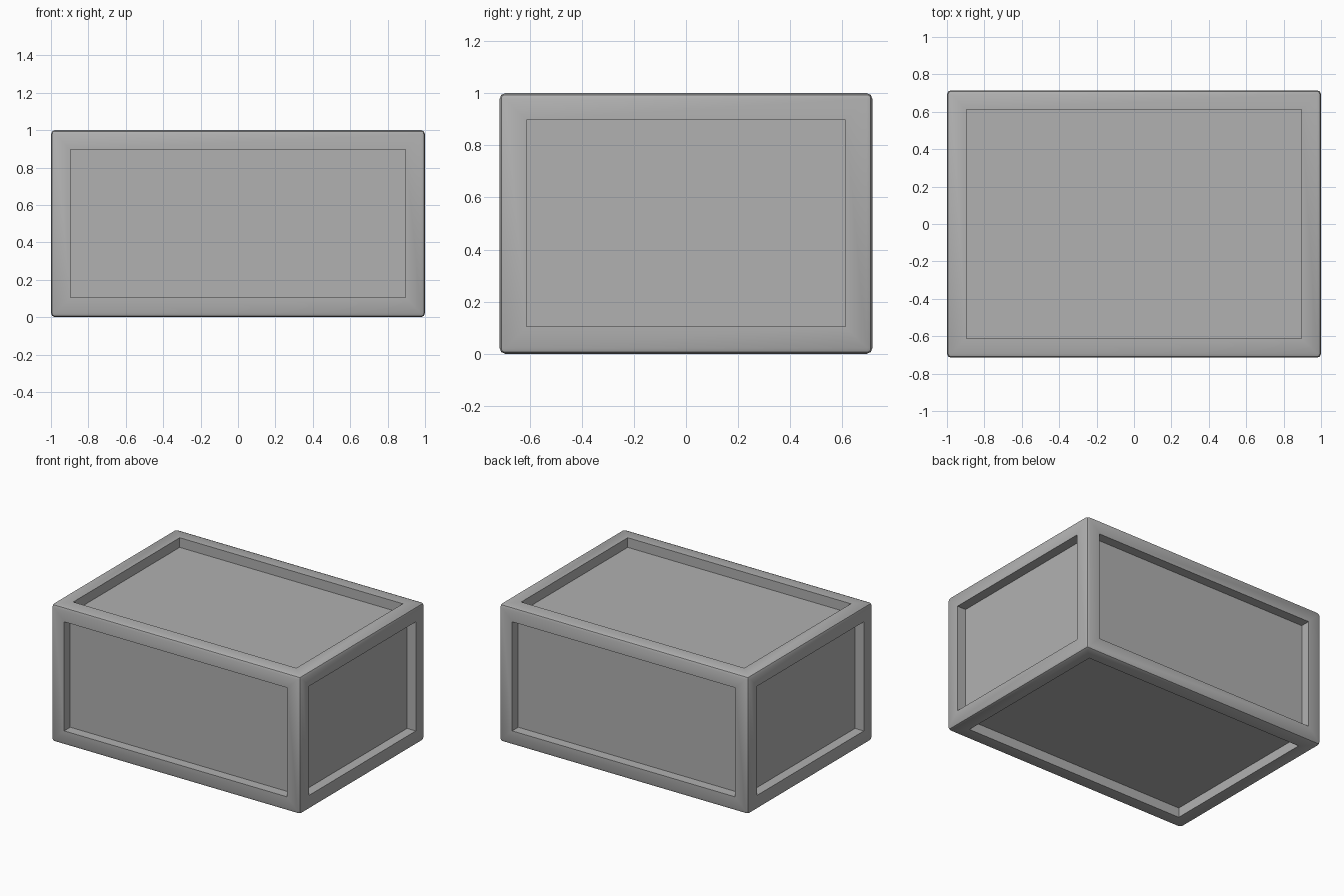
import bpy, bmesh, math
from mathutils import Vector

if "Cube" in bpy.data.objects:
    bpy.data.objects.remove(bpy.data.objects["Cube"])

SIZE = Vector((2.0, 1.43, 1.0))
BEVEL, FRAME, DEPTH = 0.022, 0.104, 0.07

# crate body: softened box
bm = bmesh.new()
bmesh.ops.create_cube(bm, size=1)
bmesh.ops.scale(bm, vec=SIZE, verts=bm.verts)
bmesh.ops.translate(bm, vec=(0, 0, SIZE.z / 2), verts=bm.verts)
bmesh.ops.bevel(bm, geom=bm.edges[:], offset=BEVEL, segments=2,
                profile=0.5, affect='EDGES')

# recessed panel in each of the six large faces
sides = sorted(bm.faces, key=lambda f: f.calc_area())[-6:]
bmesh.ops.inset_individual(bm, faces=sides, thickness=FRAME - BEVEL,
                           use_even_offset=True)
bmesh.ops.inset_individual(bm, faces=sides, thickness=0, depth=-DEPTH)
bmesh.ops.recalc_face_normals(bm, faces=bm.faces)

mesh = bpy.data.meshes.new("crate")
bm.to_mesh(mesh)
bm.free()
crate = bpy.data.objects.new("crate", mesh)
bpy.context.collection.objects.link(crate)

# dark grey finish
grey = bpy.data.materials.new("dark_grey")
grey.diffuse_color = (0.44, 0.44, 0.44, 1)
grey.use_nodes = True
grey.node_tree.nodes["Principled BSDF"].inputs["Base Color"].default_value = grey.diffuse_color
mesh.materials.append(grey)

# smooth rim with a fine crease along each edge, crisp recess edges
bpy.context.view_layer.objects.active = crate
crate.select_set(True)
bpy.ops.object.shade_smooth_by_angle(angle=math.radians(40))
